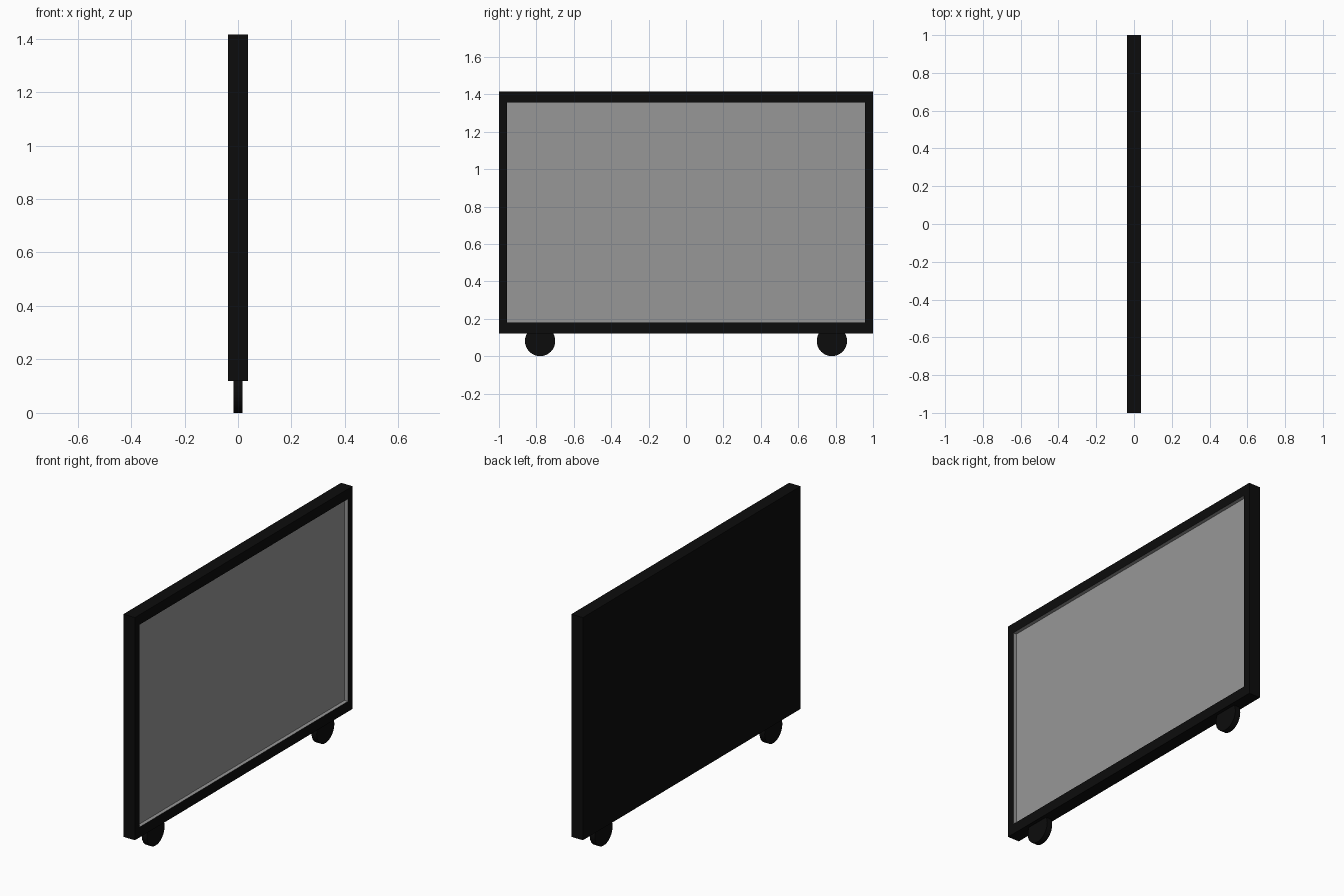
import bpy, bmesh, math
from mathutils import Matrix, Vector

if "Cube" in bpy.data.objects:
    bpy.data.objects.remove(bpy.data.objects["Cube"])


def material(name, rgb):
    m = bpy.data.materials.new(name)
    m.diffuse_color = (*rgb, 1)
    m.use_nodes = True
    m.node_tree.nodes["Principled BSDF"].inputs["Base Color"].default_value = m.diffuse_color
    return m


black = material("black", (0.0037, 0.0037, 0.0037))
grey = material("screen_grey", (0.31, 0.31, 0.31))


def finish(name, bm, mats):
    bmesh.ops.recalc_face_normals(bm, faces=bm.faces)
    me = bpy.data.meshes.new(name)
    bm.to_mesh(me)
    bm.free()
    for m in mats:
        me.materials.append(m)
    ob = bpy.data.objects.new(name, me)
    bpy.context.collection.objects.link(ob)
    return ob


# Panel casing with a recessed screen on the +x side
HALF_X, BOTTOM, TOP, RECESS = 0.037, 0.12, 1.415, 0.022
bm = bmesh.new()
bmesh.ops.create_cube(bm, size=1, matrix=Matrix.Translation((0, 0, (BOTTOM + TOP) / 2))
                      @ Matrix.Diagonal((2 * HALF_X, 2, TOP - BOTTOM, 1)))
bm.normal_update()
face = max(bm.faces, key=lambda f: f.normal.x)
bmesh.ops.inset_individual(bm, faces=[face], thickness=0.05)
mid = (BOTTOM + TOP) / 2
for v in face.verts:
    v.co.y = math.copysign(0.957, v.co.y)
    v.co.z = 1.357 if v.co.z > mid else 0.18
screen = bmesh.ops.extrude_discrete_faces(bm, faces=[face])["faces"][0]
bmesh.ops.translate(bm, verts=screen.verts, vec=Vector((-RECESS, 0, 0)))
# Screen and recess walls are grey
for f in {g for e in screen.edges for g in e.link_faces}:
    f.material_index = 1
finish("display_panel", bm, [black, grey])

# Two disc wheels half sunk into the underside
for side, label in ((-1, "front"), (1, "rear")):
    bm = bmesh.new()
    bmesh.ops.create_cone(bm, cap_ends=True, segments=32, radius1=0.081, radius2=0.081, depth=0.034,
                          matrix=Matrix.Translation((0, side * 0.78, 0.081))
                          @ Matrix.Rotation(math.pi / 2, 4, 'Y'))
    wheel = finish(label + "_wheel", bm, [black])
    bpy.ops.object.select_all(action='DESELECT')
    wheel.select_set(True)
    bpy.context.view_layer.objects.active = wheel
    bpy.ops.object.shade_smooth_by_angle(angle=math.radians(30))
